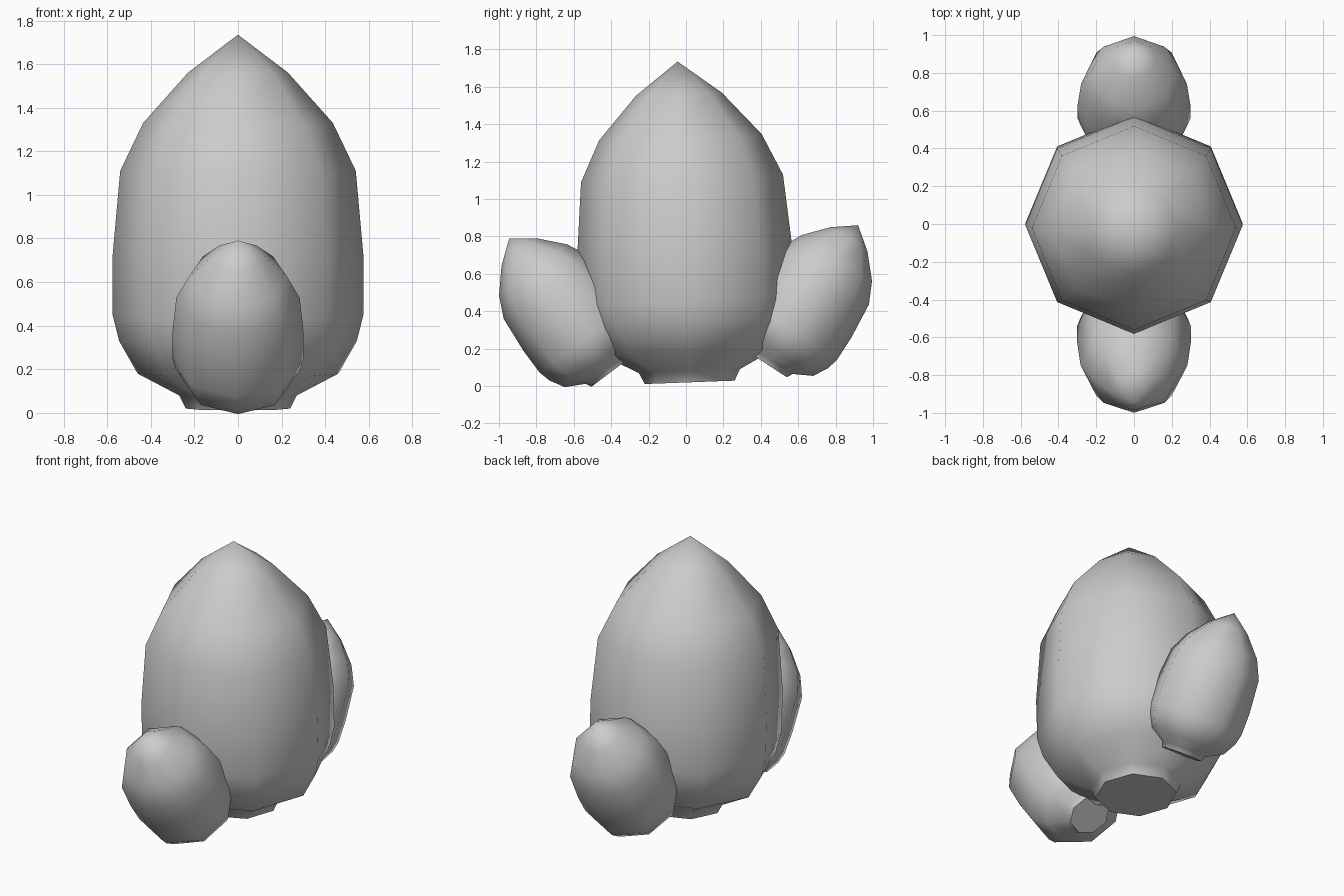
import bpy
import bmesh
import math
from mathutils import Matrix, Vector

cube = bpy.data.objects.get("Cube")
if cube:
    bpy.data.objects.remove(cube, do_unlink=True)

# One plain grey for every part
grey = bpy.data.materials.new("light_grey")
grey.use_nodes = True
colour = (0.6, 0.6, 0.6, 1)
grey.diffuse_color = colour
grey.node_tree.nodes["Principled BSDF"].inputs["Base Color"].default_value = colour

# Bud outline as (radius, height) from the flat foot to just below the tip
SIDES = 8
LENGTH = 1.715
PROFILE = [(0.24, 0), (0.27, 0.06), (0.46, 0.16), (0.545, 0.31), (0.575, 0.43),
           (0.575, 0.70), (0.54, 1.09), (0.435, 1.31), (0.23, 1.54)]


def bud(name, base, tip):
    """Eight-sided pointed bud whose axis runs from base to tip in the YZ plane."""
    base, tip = Vector((0, *base)), Vector((0, *tip))
    axis = tip - base
    bm = bmesh.new()
    rings = []
    for radius, height in PROFILE:
        angles = [math.tau * i / SIDES for i in range(SIDES)]
        rings.append([bm.verts.new((radius * math.cos(a), radius * math.sin(a), height))
                      for a in angles])
    point = bm.verts.new((0, 0, LENGTH))
    bm.faces.new(list(reversed(rings[0])))
    for i in range(SIDES):
        j = (i + 1) % SIDES
        for low, high in zip(rings, rings[1:]):
            bm.faces.new((low[i], low[j], high[j], high[i]))
        bm.faces.new((rings[-1][i], rings[-1][j], point))
    tilt = Matrix.Rotation(math.atan2(-axis.y, axis.z), 4, 'X')
    size = Matrix.Scale(axis.length / LENGTH, 4)
    bm.transform(Matrix.Translation(base) @ tilt @ size)
    mesh = bpy.data.meshes.new(name)
    bm.to_mesh(mesh)
    bm.free()
    mesh.materials.append(grey)
    obj = bpy.data.objects.new(name, mesh)
    bpy.context.collection.objects.link(obj)
    bpy.ops.object.select_all(action='DESELECT')
    obj.select_set(True)
    bpy.context.view_layer.objects.active = obj
    bpy.ops.object.shade_smooth_by_angle(angle=math.radians(60))


# Tall central bud with a smaller one leaning out at the front and back
bud("main_bud", (0.02, 0.02), (-0.045, 1.735))
bud("front_bud", (-0.405, 0.072), (-0.945, 0.79))
bud("back_bud", (0.435, 0.115), (0.92, 0.86))
